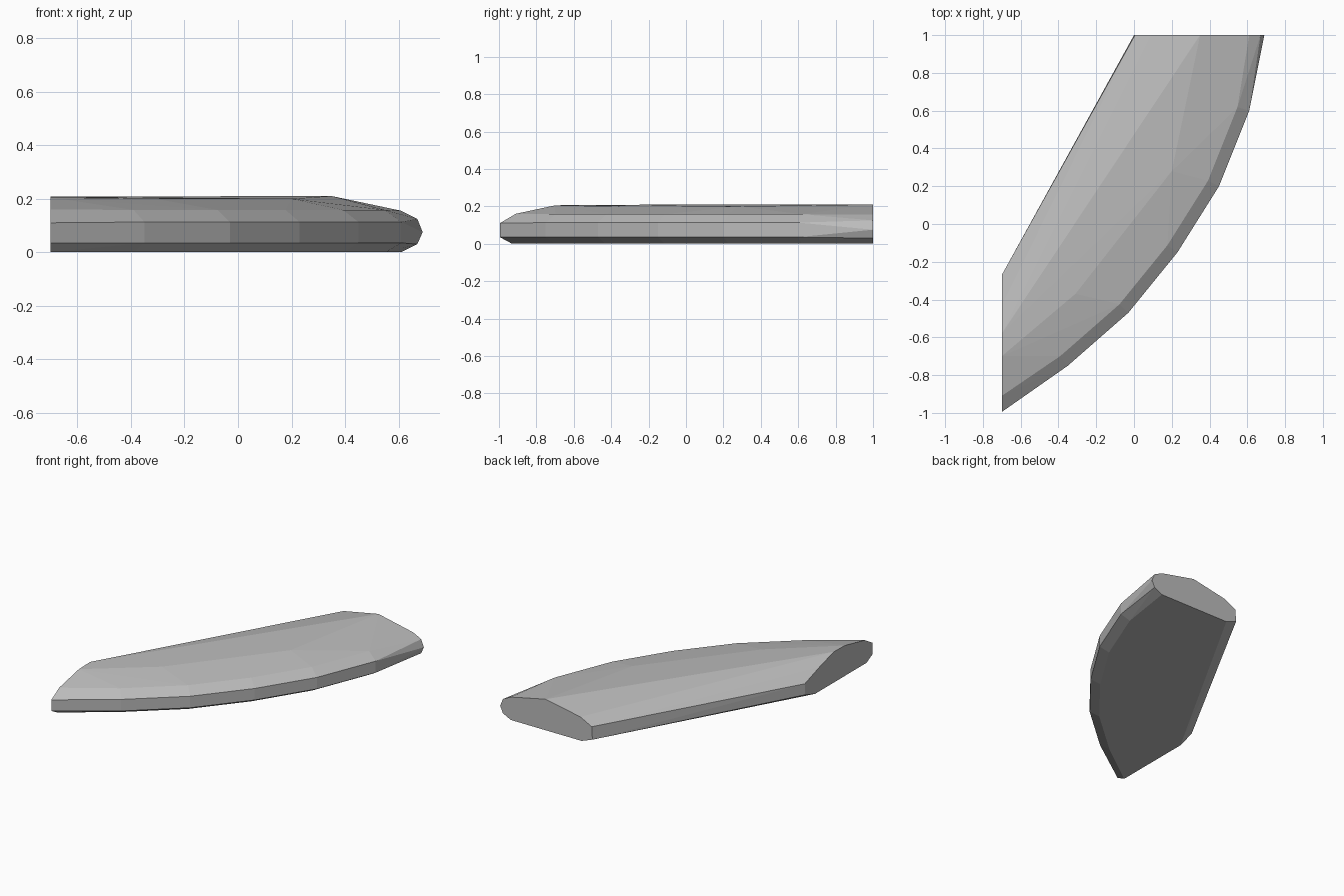
import bpy, bmesh
from mathutils import Vector

if "Cube" in bpy.data.objects:
    bpy.data.objects.remove(bpy.data.objects["Cube"])

# Plan outline: curved outer edge and the two ends of the straight inner edge
arc = [Vector(p) for p in ((0.69, 1.0), (0.61, 0.6), (0.45, 0.2), (0.23, -0.15),
                           (-0.03, -0.47), (-0.35, -0.75), (-0.7, -0.995))]
inner = [Vector((0.0, 1.0)), Vector((-0.7, -0.27))]

points = []


def edge_section(p, inward, profile):
    """Rounded edge profile of (inset, height) placed at plan point p."""
    for inset, z in profile:
        q = p + inward * inset
        points.append((q.x, q.y, z))


# Curved edge: end sections lie in the two cut planes
round_edge = ((0.06, 0.0), (0.0, 0.035), (0.0, 0.113), (0.065, 0.158))
for i in range(1, len(arc) - 1):
    t = (arc[i + 1] - arc[i - 1]).normalized()
    edge_section(arc[i], Vector((t.y, -t.x)), round_edge)
edge_section(arc[0], Vector((-1, 0)),
             ((0.08, 0.0), (0.02, 0.03), (0.0, 0.075), (0.02, 0.125), (0.08, 0.155)))
edge_section(arc[-1], Vector((0, 1)),
             ((0.065, 0.0), (0.0, 0.035), (0.0, 0.11), (0.085, 0.16)))

# Straight inner edge
edge_section(inner[0], Vector((1, 0)),
             ((0.08, 0.0), (0.0, 0.03), (0.005, 0.116), (0.09, 0.16)))
edge_section(inner[1], Vector((0, -1)),
             ((0.11, 0.0), (0.0, 0.035), (0.0, 0.11), (0.16, 0.165)))

# Crown of the top surface
points += [(0.35, 1.0, 0.21), (0.2, 0.28, 0.2), (-0.31, -0.37, 0.2),
           (-0.7, -0.7, 0.205), (-0.7, -0.58, 0.208)]

# The slab is convex, so its skin is the hull of these sections
bm = bmesh.new()
for p in points:
    bm.verts.new(p)
res = bmesh.ops.convex_hull(bm, input=bm.verts[:])
loose = [v for v in bm.verts if not v.link_faces]
bmesh.ops.delete(bm, geom=loose, context='VERTS')
bmesh.ops.dissolve_limit(bm, angle_limit=0.01, verts=bm.verts[:], edges=bm.edges[:])
bmesh.ops.recalc_face_normals(bm, faces=bm.faces[:])
mesh = bpy.data.meshes.new("curved_slab")
bm.to_mesh(mesh)
bm.free()

mat = bpy.data.materials.new("stone grey")
mat.diffuse_color = (0.5, 0.5, 0.5, 1)
mat.use_nodes = True
mat.node_tree.nodes["Principled BSDF"].inputs["Base Color"].default_value = mat.diffuse_color
mesh.materials.append(mat)
slab = bpy.data.objects.new("curved_slab", mesh)
bpy.context.collection.objects.link(slab)
